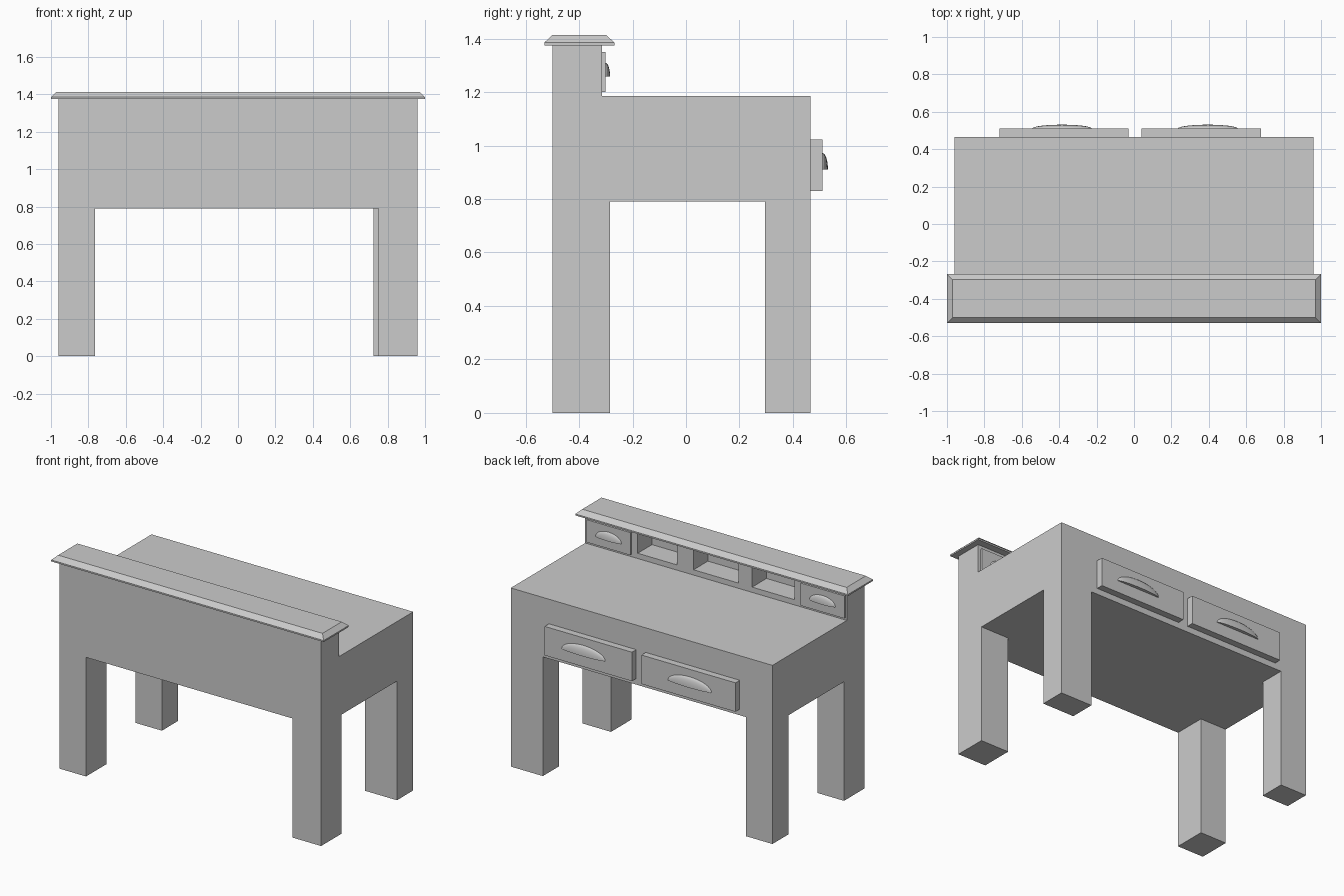
import bpy, bmesh, math

cube = bpy.data.objects.get("Cube")
if cube:
    bpy.data.objects.remove(cube, do_unlink=True)

grey = bpy.data.materials.new("plain_grey")
grey.use_nodes = True
grey.diffuse_color = (0.6, 0.6, 0.6, 1)
grey.node_tree.nodes["Principled BSDF"].inputs["Base Color"].default_value = (0.6, 0.6, 0.6, 1)


def finish(name, bm):
    bmesh.ops.recalc_face_normals(bm, faces=bm.faces)
    mesh = bpy.data.meshes.new(name)
    bm.to_mesh(mesh)
    bm.free()
    mesh.materials.append(grey)
    obj = bpy.data.objects.new(name, mesh)
    bpy.context.collection.objects.link(obj)
    return obj


def box(name, x, y, z):
    """Box spanning the given (low, high) ranges."""
    bm = bmesh.new()
    bmesh.ops.create_cube(bm, size=1)
    for v in bm.verts:
        v.co = [r[0] if c < 0 else r[1] for c, r in zip(v.co, (x, y, z))]
    return finish(name, bm)


def cup_pull(name, x, y, z, half_width, depth, height):
    """Quarter of an ellipsoid: flat underneath and against the drawer."""
    bm = bmesh.new()
    bmesh.ops.create_uvsphere(bm, u_segments=32, v_segments=16, radius=1)
    for normal in ((0, -1, 0), (0, 0, -1)):
        cut = bmesh.ops.bisect_plane(bm, geom=bm.verts[:] + bm.edges[:] + bm.faces[:],
                                     dist=1e-5, plane_co=(0, 0, 0), plane_no=normal,
                                     clear_outer=True)
        rim = [e for e in cut["geom_cut"] if isinstance(e, bmesh.types.BMEdge)]
        bmesh.ops.holes_fill(bm, edges=rim, sides=0)
    for v in bm.verts:
        v.co = (x + v.co.x * half_width, y + v.co.y * depth, z + v.co.z * height)
    obj = finish(name, bm)
    bpy.ops.object.select_all(action="DESELECT")
    obj.select_set(True)
    bpy.context.view_layer.objects.active = obj
    bpy.ops.object.shade_smooth_by_angle(angle=math.radians(35))


# Desk body and legs
W, FRONT, BACK = 0.96, -0.5, 0.465
UNDER, TOP = 0.79, 1.185
box("desk_body", (-W, W), (FRONT, BACK), (UNDER, TOP))
for end, y, inner_left in (("front", (FRONT, -0.285), 0.75), ("back", (0.295, BACK), 0.725)):
    box(end + "_left_leg", (inner_left, W), y, (0, UNDER))
    box(end + "_right_leg", (-W, -0.765), y, (0, UNDER))

# Shelf unit: back panel, rails and uprights leave three open cubbies
FACE, INNER, CEILING = -0.315, -0.465, 1.375
box("shelf_back", (-W, W), (FRONT, INNER), (TOP, CEILING))
box("shelf_bottom_rail", (-W, W), (INNER, FACE), (TOP, 1.22))
box("shelf_top_rail", (-W, W), (INNER, FACE), (1.35, CEILING))
uprights = ((-W, -0.575), (-0.265, -0.165), (0.165, 0.285), (0.575, W))
for i, x in enumerate(uprights):
    box(f"shelf_upright_{i + 1}", x, (INNER, FACE), (1.22, 1.35))

# Bevelled cap on the shelf unit
cap = box("shelf_cap", (-1, 1), (-0.53, -0.268), (CEILING, 1.385))
bm = bmesh.new()
bm.from_mesh(cap.data)
top = max(bm.faces, key=lambda f: f.calc_center_median().z)
raised = bmesh.ops.extrude_discrete_faces(bm, faces=[top])["faces"][0]
mid = raised.calc_center_median()
for v in raised.verts:
    v.co.x -= math.copysign(0.03, v.co.x - mid.x)
    v.co.y -= math.copysign(0.03, v.co.y - mid.y)
    v.co.z = 1.413
bmesh.ops.remove_doubles(bm, verts=bm.verts, dist=1e-5)
bm.to_mesh(cap.data)
bm.free()

# Large drawers in the desk
for side, x in (("left", (0.04, 0.68)), ("right", (-0.72, -0.03))):
    box(side + "_drawer", x, (BACK, 0.51), (0.83, 1.022))
    middle = 0.395 if side == "left" else -0.385
    cup_pull(side + "_drawer_pull", middle, 0.51, 0.91, 0.16, 0.021, 0.062)

# Small drawers in the shelf unit
for side, x in (("left", (0.62, 0.94)), ("right", (-0.95, -0.63))):
    box(side + "_small_drawer", x, (FACE, -0.302), (1.2, 1.35))
    cup_pull(side + "_small_drawer_pull", sum(x) / 2, -0.302, 1.258, 0.095, 0.018, 0.052)
